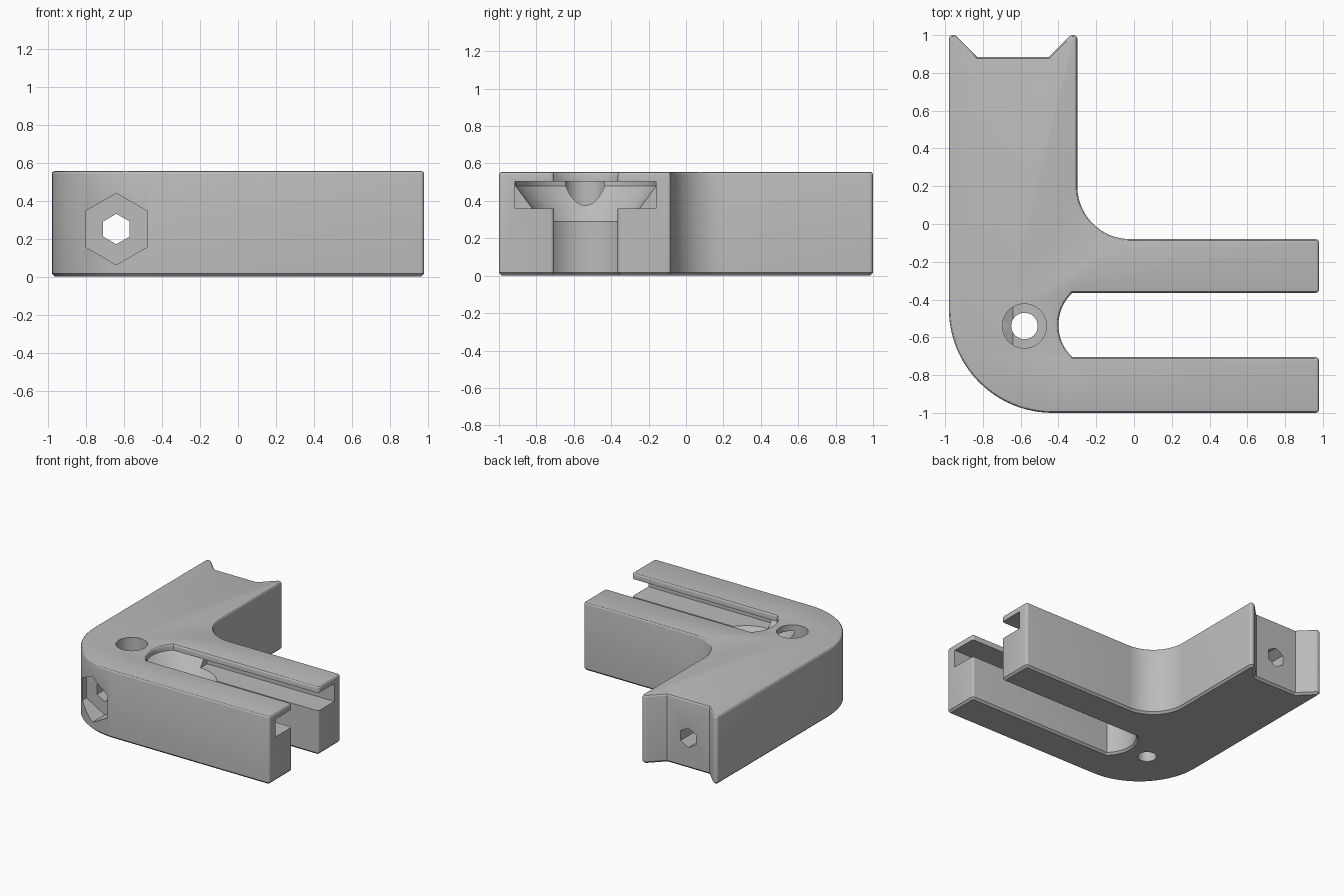
import bpy, bmesh, math
from mathutils import Vector, Matrix

if "Cube" in bpy.data.objects:
    bpy.data.objects.remove(bpy.data.objects["Cube"])

H = 0.555
SLOT_Y = -0.535
HEX = (-0.64, 0.25)

grey = bpy.data.materials.new("plain grey")
grey.diffuse_color = (0.5, 0.5, 0.5, 1)
grey.use_nodes = True
grey.node_tree.nodes["Principled BSDF"].inputs["Base Color"].default_value = grey.diffuse_color


def fillet(corners):
    """Turn (x, y, radius) corners into a polygon with rounded corners."""
    out = []
    n = len(corners)
    for i, (x, y, r) in enumerate(corners):
        p = Vector((x, y))
        if r == 0:
            out.append(p)
            continue
        a = (Vector(corners[i - 1][:2]) - p).normalized()
        b = (Vector(corners[(i + 1) % n][:2]) - p).normalized()
        half = a.angle(b) / 2
        centre = p + (a + b).normalized() * r / math.sin(half)
        start = p + a * r / math.tan(half) - centre
        end = p + b * r / math.tan(half) - centre
        sweep = math.atan2(start.x * end.y - start.y * end.x, start.dot(end))
        steps = 24 if r > 0.1 else 4
        for k in range(steps + 1):
            out.append(centre + Matrix.Rotation(sweep * k / steps, 2) @ start)
    return out


def prism(name, pts, z0, z1, rim=0.0):
    bm = bmesh.new()
    base = bm.faces.new([bm.verts.new((p[0], p[1], z0)) for p in pts])
    up = bmesh.ops.extrude_face_region(bm, geom=[base])["geom"]
    bmesh.ops.translate(bm, vec=(0, 0, z1 - z0),
                        verts=[g for g in up if isinstance(g, bmesh.types.BMVert)])
    bmesh.ops.recalc_face_normals(bm, faces=bm.faces)
    if rim:
        # rounded top rim, plain chamfer on the bottom rim
        for level, segs in ((z1, 3), (z0, 1)):
            edges = [e for e in bm.edges
                     if all(abs(v.co.z - level) < 1e-5 for v in e.verts)]
            bmesh.ops.bevel(bm, geom=edges, offset=rim, segments=segs,
                            profile=0.5, affect='EDGES', clamp_overlap=False)
    return finish(name, bm)


def cone(name, r0, r1, depth, sides, matrix):
    bm = bmesh.new()
    bmesh.ops.create_cone(bm, cap_ends=True, segments=sides, radius1=r0,
                          radius2=r1, depth=depth, matrix=matrix)
    return finish(name, bm)


def finish(name, bm):
    me = bpy.data.meshes.new(name)
    bm.to_mesh(me)
    bm.free()
    me.materials.append(grey)
    ob = bpy.data.objects.new(name, me)
    bpy.context.collection.objects.link(ob)
    return ob


def upright(x, y, z0, z1):
    return Matrix.Translation((x, y, (z0 + z1) / 2))


def hex_along_y(y0, y1):
    # hexagon with a corner pointing up
    return (Matrix.Translation((HEX[0], (y0 + y1) / 2, HEX[1]))
            @ Matrix.Rotation(math.pi / 2, 4, 'X'))


# Elbow outline, including the open slot with its rounded end
r_end, half = 0.235, 0.17
ang = math.asin(half / r_end)
slot_end = [(-0.165 - r_end * math.cos(t), SLOT_Y - r_end * math.sin(t), 0)
            for t in [ang - 2 * ang * k / 16 for k in range(17)]]
outline = [(-0.98, -1, 0.55), (0.98, -1, 0.02), (0.98, SLOT_Y - half, 0.02)]
outline += slot_end
outline += [(0.98, SLOT_Y + half, 0.02), (0.98, -0.08, 0.02), (-0.3, -0.08, 0.28),
            (-0.3, 1, 0.02), (-0.335, 1, 0.03), (-0.45, 0.885, 0),
            (-0.83, 0.885, 0), (-0.945, 1, 0.03), (-0.98, 1, 0.02)]
body = prism("corner_bracket", fillet(outline), 0, H, 0.016)

# Cutters: sliding channel, flared channel end, bolt holes and nut recess
channel = [(-0.165, -0.915), (1.2, -0.915), (1.2, -0.16), (-0.165, -0.16)]
cutters = [
    prism("channel_cutter", channel, 0.36, 0.505),
    cone("flare_cutter", r_end, 0.376, 0.19, 64, upright(-0.165, SLOT_Y, 0.29, 0.48)),
    cone("flare_top_cutter", 0.376, 0.376, 0.026, 64,
         upright(-0.165, SLOT_Y, 0.479, 0.505)),
    cone("pin_hole_cutter", 0.07, 0.07, 1, 32, upright(-0.58, -0.54, -0.2, 0.8)),
    cone("counterbore_cutter", 0.117, 0.117, 0.6, 40, upright(-0.58, -0.54, 0.2, 0.8)),
    cone("bolt_hole_cutter", 0.08, 0.08, 2.6, 6, hex_along_y(-1.3, 1.3)),
    cone("nut_recess_cutter", 0.188, 0.188, 0.5, 6, hex_along_y(-1.3, -0.8)),
]
for c in cutters:
    c.hide_render = True
    c.display_type = 'WIRE'
    mod = body.modifiers.new(c.name, 'BOOLEAN')
    mod.operation = 'DIFFERENCE'
    mod.solver = 'EXACT'
    mod.object = c

# Apply the cuts and shade
bpy.context.view_layer.update()
result = bpy.data.meshes.new_from_object(
    body.evaluated_get(bpy.context.evaluated_depsgraph_get()))
body.modifiers.clear()
body.data = result
result.materials.clear()
result.materials.append(grey)
for p in result.polygons:
    p.material_index = 0
for c in cutters:
    bpy.data.objects.remove(c)
bpy.context.view_layer.objects.active = body
body.select_set(True)
bpy.ops.object.shade_smooth_by_angle(angle=math.radians(30))
